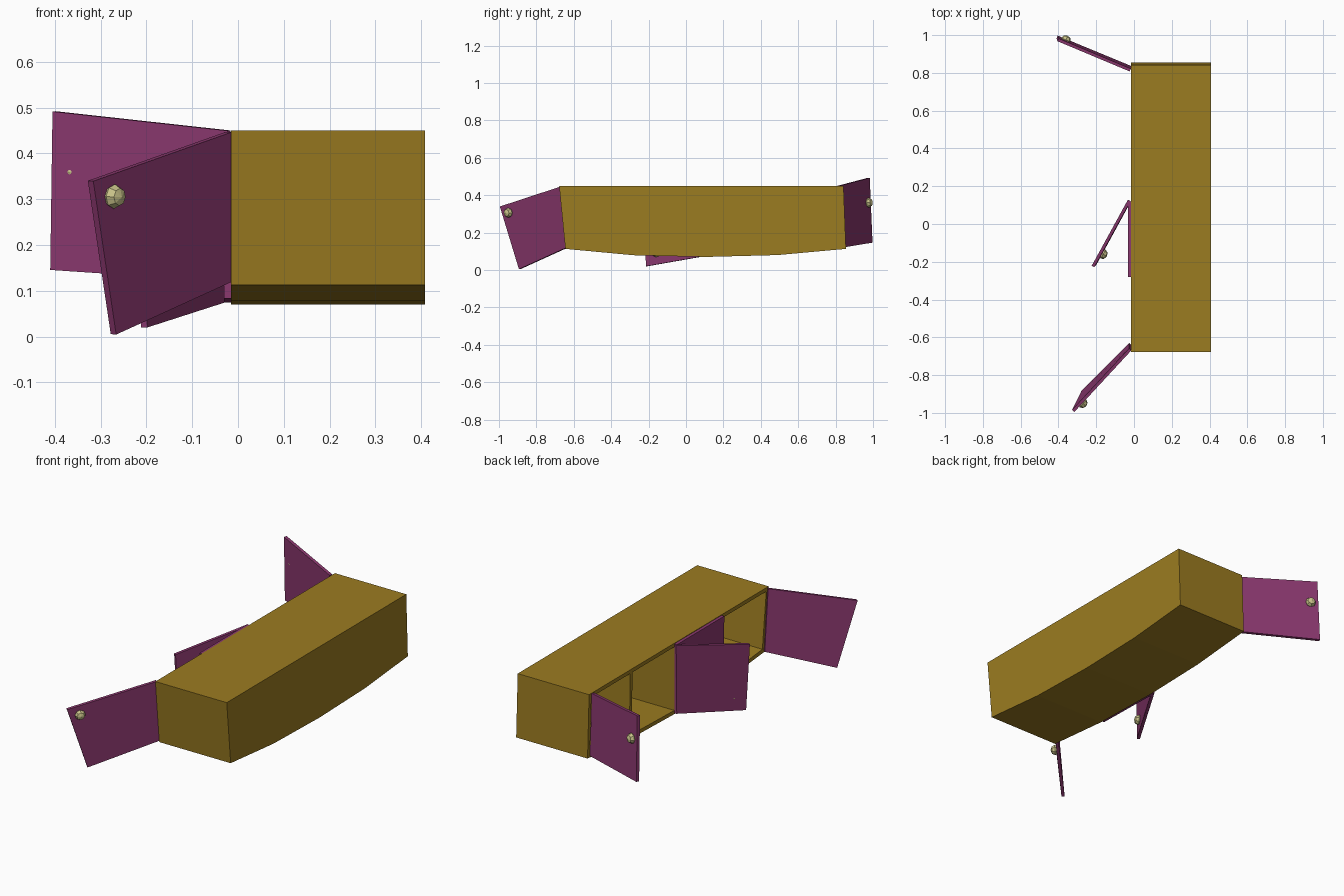
import bpy, bmesh
from mathutils import Vector

if "Cube" in bpy.data.objects:
    bpy.data.objects.remove(bpy.data.objects["Cube"])


def material(name, rgb):
    m = bpy.data.materials.new(name)
    m.diffuse_color = (*rgb, 1)
    m.use_nodes = True
    m.node_tree.nodes["Principled BSDF"].inputs["Base Color"].default_value = m.diffuse_color
    return m


OCHRE = material("ochre_wood", (0.33, 0.20, 0.015))
PLUM = material("plum_paint", (0.26, 0.04, 0.16))
BRASS = material("pale_brass", (0.58, 0.54, 0.25))


def finish(name, bm, mat):
    bmesh.ops.recalc_face_normals(bm, faces=bm.faces)
    me = bpy.data.meshes.new(name)
    bm.to_mesh(me)
    bm.free()
    ob = bpy.data.objects.new(name, me)
    me.materials.append(mat)
    bpy.context.collection.objects.link(ob)
    return ob


def prism(name, outline, offset, mat):
    """Extrude a flat 3D outline along an offset vector."""
    bm = bmesh.new()
    face = bm.faces.new([bm.verts.new(p) for p in outline])
    ext = bmesh.ops.extrude_face_region(bm, geom=[face])
    bmesh.ops.translate(bm, vec=Vector(offset),
                        verts=[v for v in ext["geom"] if isinstance(v, bmesh.types.BMVert)])
    return finish(name, bm, mat)


# Cabinet: bowed underside, one straight floor segment per bay
TOP, FRONT, BACK, WALL = 0.45, -0.015, 0.408, 0.02
floor = [(-0.645, 0.113), (-0.28, 0.079), (0.11, 0.07), (0.49, 0.08), (0.855, 0.113)]
roof_y = [-0.678, -0.285, 0.11, 0.485, 0.842]
outline = [(FRONT, y, z) for y, z in floor] + [(FRONT, 0.842, TOP), (FRONT, -0.678, TOP)]
cabinet = prism("cabinet", outline, (BACK - FRONT, 0, 0), OCHRE)

# Four open bays, cut from the front
for i in range(4):
    (y0, z0), (y1, z1) = floor[i], floor[i + 1]
    a = WALL if i == 0 else WALL / 2
    b = WALL if i == 3 else WALL / 2
    bay = [(FRONT - 0.05, y0 + a, z0 + WALL), (FRONT - 0.05, y1 - b, z1 + WALL),
           (FRONT - 0.05, roof_y[i + 1] - b, TOP - WALL),
           (FRONT - 0.05, roof_y[i] + a, TOP - WALL)]
    cutter = prism(f"bay_cutter_{i + 1}", bay, (BACK - FRONT + 0.05 - WALL, 0, 0), OCHRE)
    cutter.hide_render = True
    cutter.hide_viewport = True
    cutter.display_type = 'WIRE'
    mod = cabinet.modifiers.new(f"bay_{i + 1}", 'BOOLEAN')
    mod.operation = 'DIFFERENCE'
    mod.solver = 'EXACT'
    mod.object = cutter


def door(name, hinge_top, tip_top, tip_low, hinge_low, outside, knob=None):
    """Skewed slab door; 'outside' points to the knob side."""
    pts = [Vector(p) for p in (hinge_top, tip_top, tip_low, hinge_low)]
    n = (pts[1] - pts[0]).cross(pts[3] - pts[0]).normalized()
    if n.dot(Vector(outside)) < 0:
        n = -n
    prism(name, [p - n * 0.008 for p in pts], n * 0.016, PLUM)
    if knob:
        # Faceted, slightly flattened knob
        bm = bmesh.new()
        bmesh.ops.create_uvsphere(bm, u_segments=8, v_segments=4, radius=0.03)
        bmesh.ops.scale(bm, vec=(0.9, 0.9, 0.75), verts=bm.verts)
        bmesh.ops.rotate(bm, matrix=n.to_track_quat('Z', 'Y').to_matrix(), verts=bm.verts)
        bmesh.ops.translate(bm, vec=Vector(knob), verts=bm.verts)
        finish(name + "_knob", bm, BRASS)


# Doors: three swung open, one shut
door("door_far", (-0.02, 0.815, 0.45), (-0.402, 0.975, 0.492), (-0.407, 0.99, 0.146),
     (-0.02, 0.83, 0.12), (0, 1, 0), (-0.36, 0.976, 0.36))
door("door_middle", (-0.025, 0.125, 0.445), (-0.217, -0.225, 0.37), (-0.205, -0.21, 0.02),
     (-0.025, 0.12, 0.078), (1, 0, 0), (-0.163, -0.16, 0.095))
door("door_near", (-0.02, -0.664, 0.447), (-0.322, -0.99, 0.34), (-0.272, -0.888, 0.005),
     (-0.02, -0.635, 0.12), (0, -1, 0), (-0.27, -0.95, 0.306))
door("door_shut", (-0.023, 0.12, 0.447), (-0.023, -0.28, 0.447), (-0.023, -0.275, 0.083),
     (-0.023, 0.12, 0.075), (-1, 0, 0))
